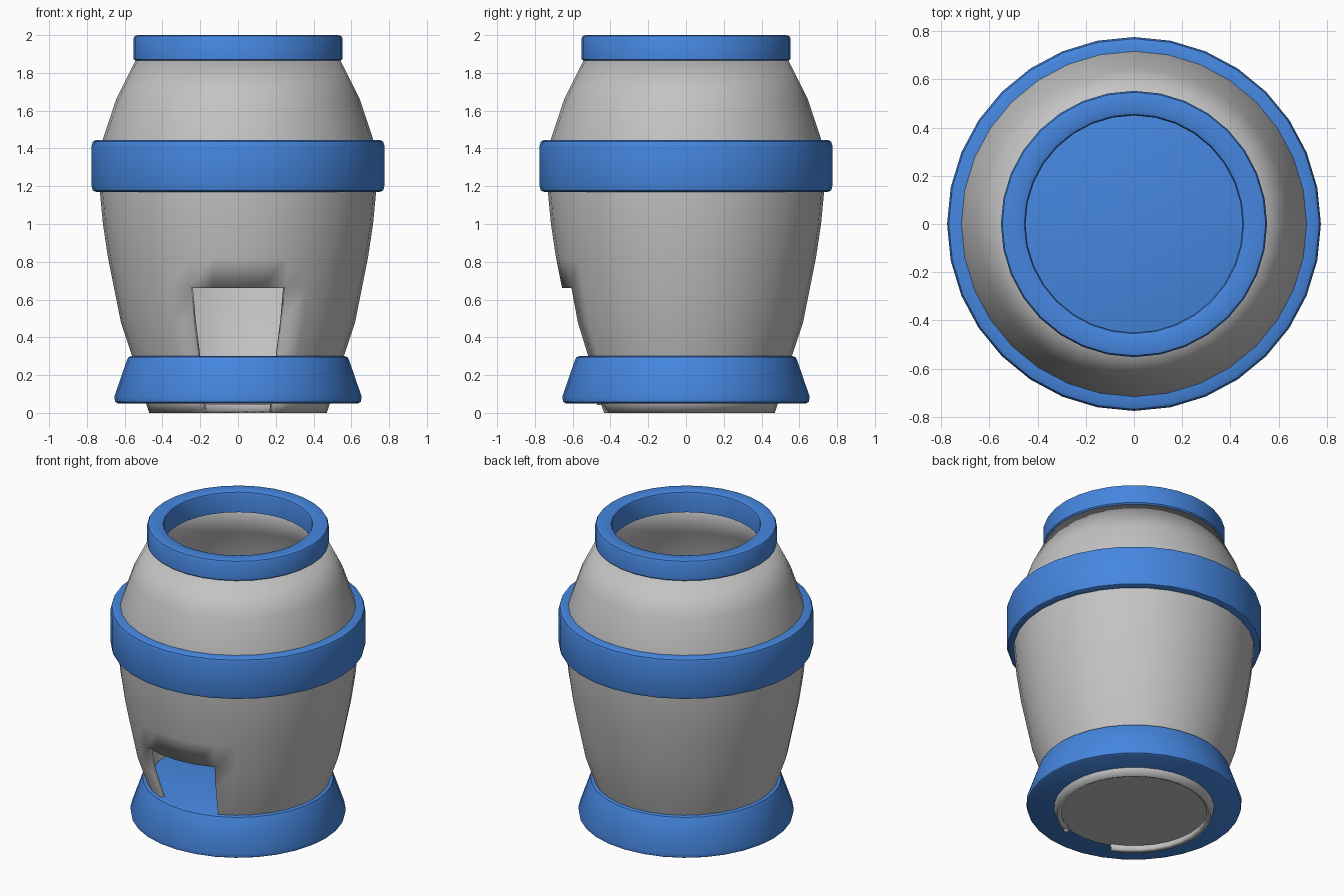
import bpy, math

if "Cube" in bpy.data.objects:
    bpy.data.objects.remove(bpy.data.objects["Cube"])

SIDES = 32


def material(name, rgb):
    m = bpy.data.materials.new(name)
    m.diffuse_color = (*rgb, 1)
    m.use_nodes = True
    m.node_tree.nodes["Principled BSDF"].inputs["Base Color"].default_value = m.diffuse_color
    return m


grey = material("light_grey", (0.55, 0.55, 0.55))
blue = material("blue", (0.06, 0.24, 0.74))


def lathe(name, profile, mat, closed=False, skip=None, cap=None, angle=35):
    """Spin (radius, z) points, listed upward on the outside, around z."""
    verts, faces = [], []
    for r, z in profile:
        for i in range(SIDES):
            a = 2 * math.pi * i / SIDES
            verts.append((r * math.cos(a), r * math.sin(a), z))
    n = len(profile)
    for j in range(n if closed else n - 1):
        k = (j + 1) % n
        for i in range(SIDES):
            if skip and skip(i, j):
                continue
            i2 = (i + 1) % SIDES
            faces.append((j * SIDES + i, j * SIDES + i2,
                          k * SIDES + i2, k * SIDES + i))
    if cap:
        faces.append(tuple(reversed(range(SIDES))))
        faces.append(tuple(range((n - 1) * SIDES, n * SIDES)))
    mesh = bpy.data.meshes.new(name)
    mesh.from_pydata(verts, [], faces)
    mesh.materials.append(mat)
    mesh.update()
    ob = bpy.data.objects.new(name, mesh)
    bpy.context.collection.objects.link(ob)
    bpy.ops.object.select_all(action='DESELECT')
    ob.select_set(True)
    bpy.context.view_layer.objects.active = ob
    bpy.ops.object.shade_smooth_by_angle(angle=math.radians(angle))
    return ob


# Barrel wall, with the four front columns left out below z = 0.66 as a doorway
wall = [(0.47, 0), (0.487, 0.05), (0.56, 0.3), (0.62, 0.48), (0.656, 0.66),
        (0.688, 0.82), (0.715, 1.0), (0.732, 1.18), (0.732, 1.32),
        (0.715, 1.45), (0.645, 1.66), (0.54, 1.87)]
front = SIDES * 3 // 4
body = lathe("barrel_body", wall, grey,
             skip=lambda i, j: j < 4 and front - 2 <= i < front + 2)
solid = body.modifiers.new("thickness", 'SOLIDIFY')
solid.thickness = 0.03
solid.offset = -1

# Grey underside plate inside the foot of the barrel
lathe("underside_plate", [(0.47, 0.042), (0.47, 0.055)], grey, cap=True)

# Flared base, closed on top so it forms the floor
lathe("base_and_floor",
      [(0.635, 0.05), (0.65, 0.058), (0.655, 0.085), (0.588, 0.28),
       (0.58, 0.295), (0.565, 0.3)], blue, cap=True)

# Middle hoop
lathe("middle_hoop",
      [(0.71, 1.17), (0.75, 1.17), (0.768, 1.177), (0.775, 1.2),
       (0.775, 1.415), (0.768, 1.437), (0.75, 1.445), (0.70, 1.445)],
      blue, closed=True)

# Top rim ring
lathe("top_rim",
      [(0.45, 1.862), (0.54, 1.862), (0.552, 1.872), (0.552, 1.985),
       (0.546, 1.996), (0.53, 2.0), (0.47, 2.0), (0.455, 1.994),
       (0.45, 1.98)], blue, closed=True)
